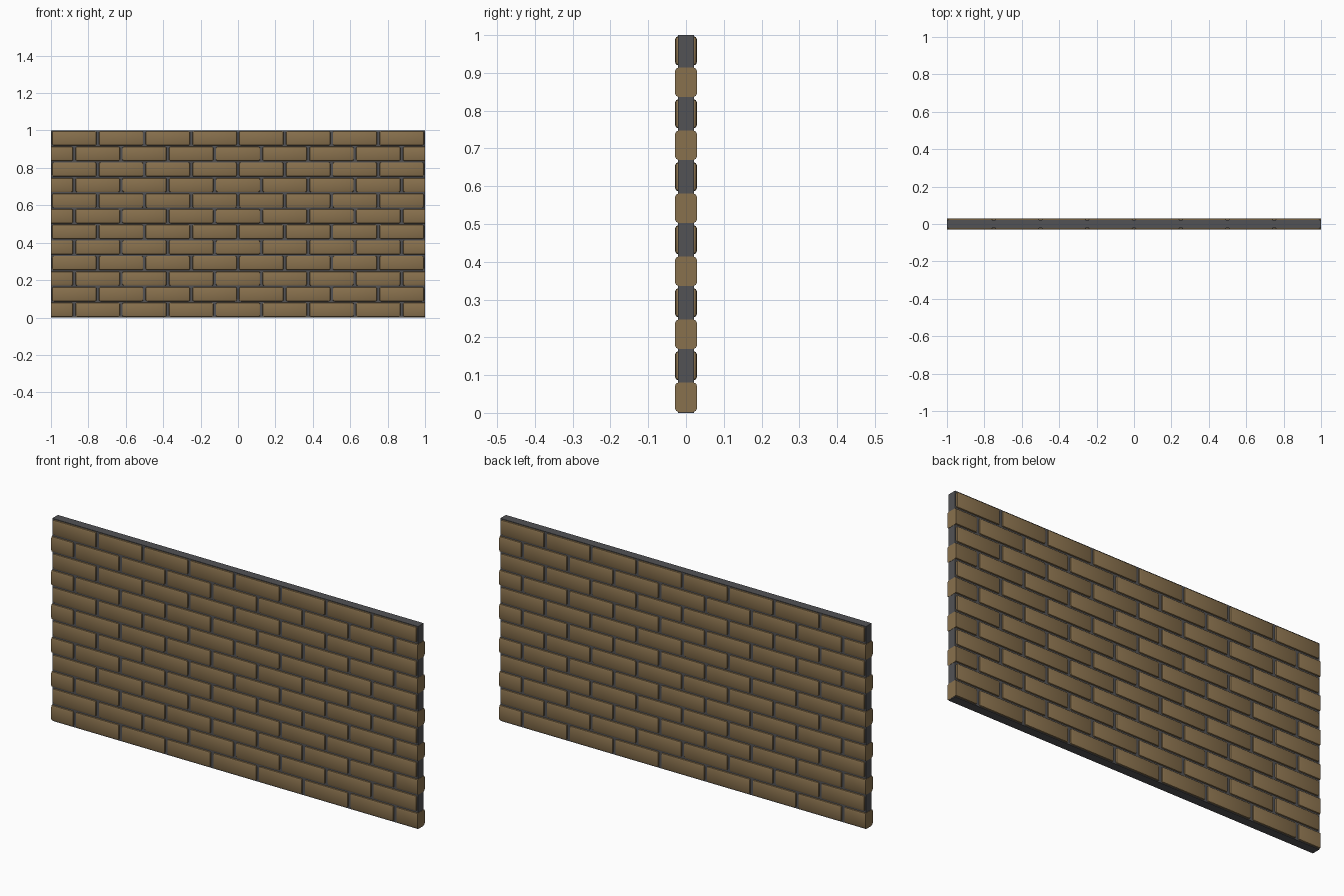
import bpy, bmesh
from mathutils import Matrix, Vector

if "Cube" in bpy.data.objects:
    bpy.data.objects.remove(bpy.data.objects["Cube"])

ROWS, PITCH, DEPTH = 12, 0.25, 0.058
ROW_H = 1.0 / ROWS
GAP_X, GAP_Z, CHAMFER = 0.012, 0.006, 0.009


def material(name, color):
    m = bpy.data.materials.new(name)
    m.diffuse_color = color
    m.use_nodes = True
    m.node_tree.nodes["Principled BSDF"].inputs["Base Color"].default_value = m.diffuse_color
    return m


def make_object(name, bm, mat):
    bmesh.ops.recalc_face_normals(bm, faces=bm.faces)
    mesh = bpy.data.meshes.new(name)
    bm.to_mesh(mesh)
    bm.free()
    mesh.materials.append(mat)
    ob = bpy.data.objects.new(name, mesh)
    bpy.context.collection.objects.link(ob)
    return ob


def add_box(bm, center, size):
    mat = Matrix.Translation(center) @ Matrix.Diagonal((*size, 1.0))
    bmesh.ops.create_cube(bm, size=1.0, matrix=mat)


# mortar core, visible in the joints and around the rim
bm = bmesh.new()
add_box(bm, (0, 0, 0.5), (1.998, 0.043, 1.0))
make_object("mortar_core", bm, material("mortar_grey", (0.085, 0.085, 0.09, 1)))

# brick courses in running bond, going right through the wall
brown = material("brick_brown", (0.25, 0.165, 0.075, 1))
for row in range(ROWS):
    bm = bmesh.new()
    staggered = row % 2 == 0
    count = 9 if staggered else 8
    start = -1.0 if staggered else -0.875
    for i in range(count):
        add_box(bm, (start + i * PITCH, 0, (row + 0.5) * ROW_H),
                (PITCH - GAP_X, DEPTH, ROW_H - GAP_Z))
    bmesh.ops.bevel(bm, geom=bm.edges[:], offset=CHAMFER, segments=2,
                    profile=0.5, affect='EDGES')
    # staggered courses end in half bricks cut flush with the wall ends
    if staggered:
        for side in (-1, 1):
            cut = bmesh.ops.bisect_plane(
                bm, geom=bm.verts[:] + bm.edges[:] + bm.faces[:],
                plane_co=Vector((side, 0, 0)), plane_no=Vector((side, 0, 0)),
                clear_outer=True)
            rim = [e for e in cut["geom_cut"] if isinstance(e, bmesh.types.BMEdge)]
            bmesh.ops.holes_fill(bm, edges=rim, sides=0)
    ob = make_object(f"brick_course_{row + 1}", bm, brown)
    bpy.ops.object.select_all(action='DESELECT')
    ob.select_set(True)
    bpy.context.view_layer.objects.active = ob
    bpy.ops.object.shade_smooth_by_angle()
